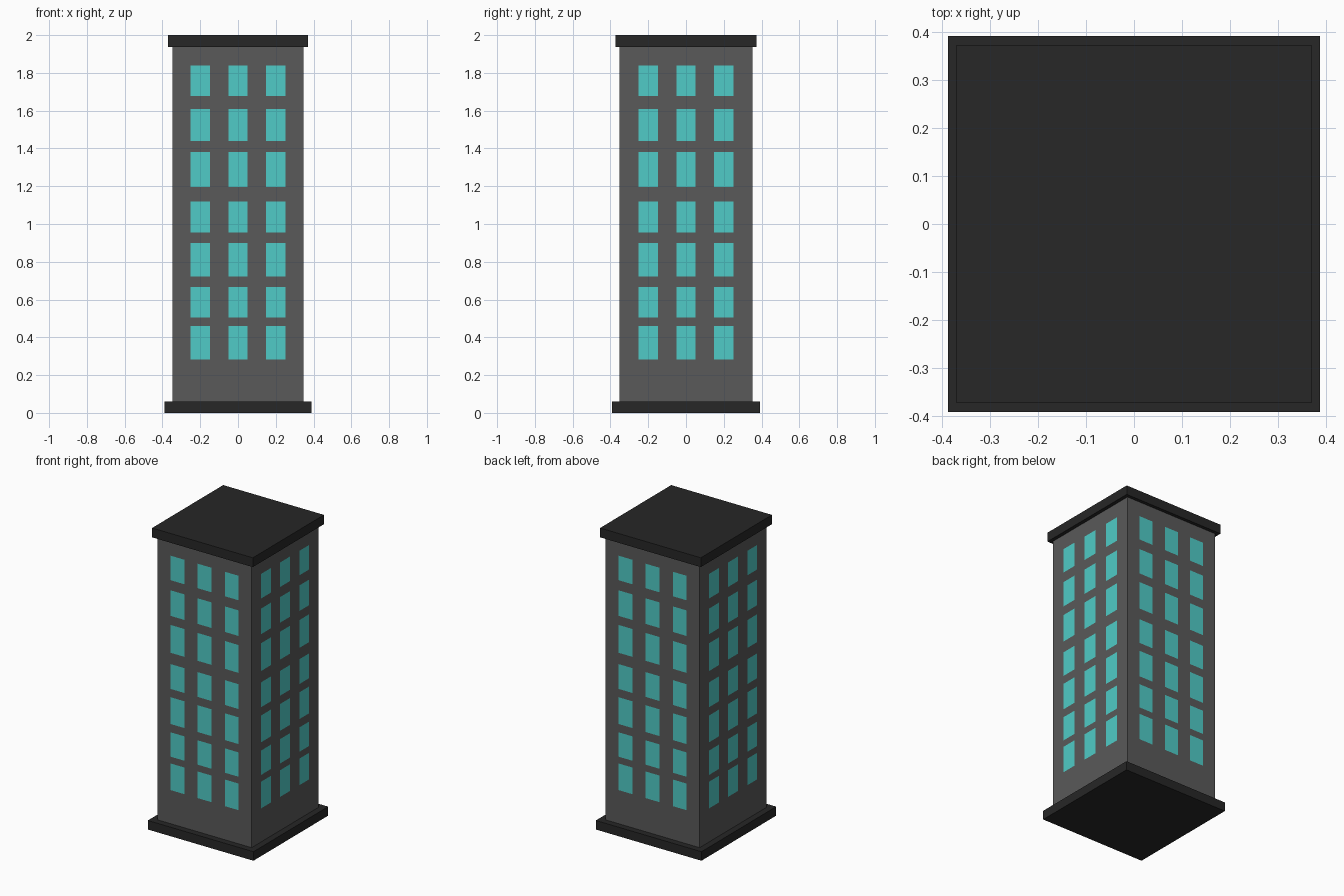
import bpy, bmesh
from mathutils import Vector

if "Cube" in bpy.data.objects:
    bpy.data.objects.remove(bpy.data.objects["Cube"])


def material(name, rgb):
    m = bpy.data.materials.new(name)
    m.diffuse_color = (*rgb, 1)
    m.use_nodes = True
    m.node_tree.nodes["Principled BSDF"].inputs["Base Color"].default_value = m.diffuse_color
    return m


wall = material("wall_grey", (0.1, 0.1, 0.1))
glass = material("window_teal", (0.08, 0.6, 0.57))
dark = material("dark_trim", (0.02, 0.02, 0.02))


def box(name, hx, hy, z0, z1, mats, detail=None):
    bm = bmesh.new()
    bmesh.ops.create_cube(bm, size=1)
    for v in bm.verts:
        v.co = Vector((v.co.x * 2 * hx, v.co.y * 2 * hy, z0 + (v.co.z + 0.5) * (z1 - z0)))
    if detail:
        detail(bm)
    me = bpy.data.meshes.new(name)
    bm.to_mesh(me)
    bm.free()
    for m in mats:
        me.materials.append(m)
    ob = bpy.data.objects.new(name, me)
    bpy.context.collection.objects.link(ob)
    return ob


# Window columns (used on x and y) and unevenly spaced window rows
cols = [(c - 0.051, c + 0.051) for c in (-0.2, 0.0, 0.2)]
rows = [(0.283, 0.46), (0.505, 0.667), (0.722, 0.90), (0.955, 1.12),
        (1.195, 1.38), (1.44, 1.61), (1.677, 1.84)]


def inside(value, spans):
    return any(a < value < b for a, b in spans)


def add_windows(bm):
    # Slice the walls along every window edge, then colour the panes
    for axis, spans in ((0, cols), (1, cols), (2, rows)):
        normal = Vector((0, 0, 0))
        normal[axis] = 1
        for cut in (c for span in spans for c in span):
            bmesh.ops.bisect_plane(bm, geom=bm.verts[:] + bm.edges[:] + bm.faces[:],
                                   plane_co=normal * cut, plane_no=normal)
    bm.normal_update()
    for f in bm.faces:
        c = f.calc_center_median()
        if abs(f.normal.z) < 0.5:
            across = c.x if abs(f.normal.y) > 0.5 else c.y
            if inside(across, cols) and inside(c.z, rows):
                f.material_index = 1


# Plinth, tower with flush windows on all four sides, and roof slab
box("base_plinth", 0.388, 0.392, 0.0, 0.06, [dark])
box("tower_body", 0.346, 0.351, 0.06, 1.938, [wall, glass], add_windows)
box("roof_slab", 0.37, 0.373, 1.938, 2.0, [dark])
